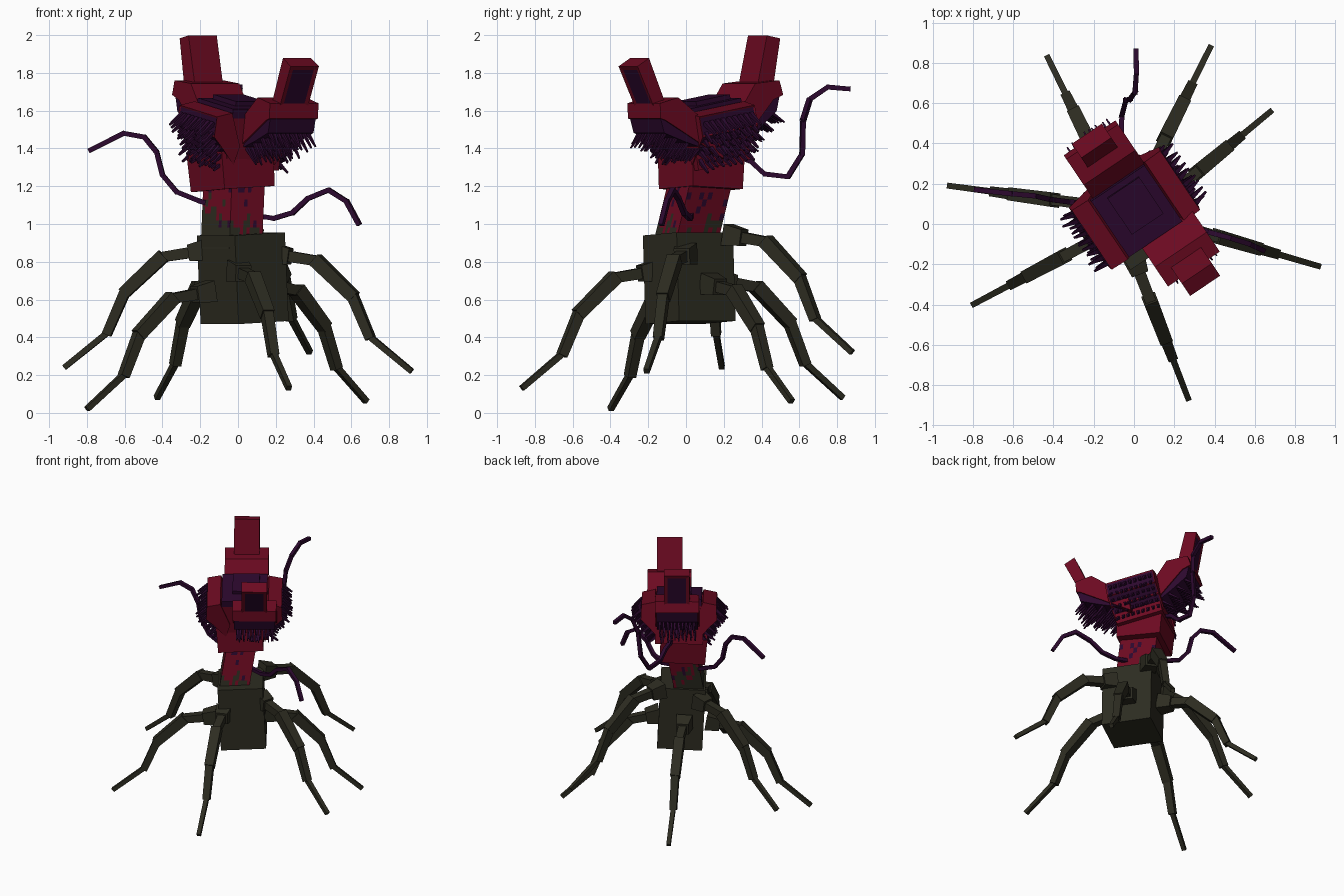
import bpy, bmesh, math, random
from mathutils import Vector, Matrix

if "Cube" in bpy.data.objects:
    bpy.data.objects.remove(bpy.data.objects["Cube"])

random.seed(4)
YAW = math.radians(34)


def material(name, rgb):
    m = bpy.data.materials.new(name)
    m.diffuse_color = (*rgb, 1)
    m.use_nodes = True
    m.node_tree.nodes["Principled BSDF"].inputs["Base Color"].default_value = m.diffuse_color
    return m


OLIVE = material("dark olive", (0.026, 0.025, 0.015))
RED = material("crimson", (0.150, 0.0030, 0.015))
PURPLE = material("deep purple", (0.025, 0.0025, 0.027))


def finish(bm, name, mats, matrix=None):
    bmesh.ops.recalc_face_normals(bm, faces=bm.faces[:])
    me = bpy.data.meshes.new(name)
    bm.to_mesh(me)
    bm.free()
    ob = bpy.data.objects.new(name, me)
    for m in mats:
        me.materials.append(m)
    if matrix is not None:
        ob.matrix_world = matrix
    bpy.context.collection.objects.link(ob)
    return ob


def add_box(bm, center, size):
    mat = Matrix.Translation(center) @ Matrix.Diagonal((*size, 1))
    return bmesh.ops.create_cube(bm, size=1, matrix=mat)["verts"]


def add_beam(bm, p, q, w, tip=1.0, extend=0.0):
    """Square bar from p to q; tip scales the far end."""
    p, q = Vector(p), Vector(q)
    d = (q - p).normalized()
    p, q = p - d * extend, q + d * extend
    rot = d.to_track_quat('Z', 'Y').to_matrix().to_4x4()
    mat = Matrix.Translation((p + q) / 2) @ rot
    for v in bmesh.ops.create_cube(bm, size=1)["verts"]:
        s = w * (tip if v.co.z > 0 else 1)
        v.co = mat @ Vector((v.co.x * s, v.co.y * s, v.co.z * (q - p).length))


# Abdomen block
bm = bmesh.new()
add_box(bm, (0, 0, 0), (0.32, 0.36, 0.47))
finish(bm, "abdomen", [OLIVE],
       Matrix.Translation((0.025, 0.017, 0.713)) @ Matrix.Rotation(YAW, 4, 'Z')
       @ Matrix.Rotation(math.radians(-3), 4, 'Y'))

# Seven jointed legs: (hip x, hip y, tip x, tip y, tip z)
LEGS = [(-0.18, 0.09, -0.92, 0.19, 0.24), (-0.16, -0.06, -0.80, -0.40, 0.02),
        (-0.11, 0.18, -0.43, 0.83, 0.08), (0.0, -0.17, 0.27, -0.87, 0.13),
        (0.06, 0.235, 0.38, 0.88, 0.32), (0.16, 0.13, 0.68, 0.56, 0.06),
        (0.20, 0.00, 0.92, -0.21, 0.22)]
JOINTS = [(0, 0.62), (0.30, 0.585), (0.565, 0.40), (0.69, 0.185), (1, 0)]
WIDTHS = [0.06, 0.072, 0.055, 0.032]
for hx, hy, tx, ty, tz in LEGS:
    bm = bmesh.new()
    pts = [Vector((hx + (tx - hx) * f, hy + (ty - hy) * f, tz + h)) for f, h in JOINTS]
    for p, q, w in zip(pts, pts[1:], WIDTHS):
        add_beam(bm, p, q, w, 0.9, 0.012 if w > 0.04 else 0)
    out = (pts[1] - pts[0]).normalized()
    add_beam(bm, pts[0] - out * 0.02, pts[0] + out * 0.08, 0.115, 0.75)
    finish(bm, "leg", [OLIVE])

# Leaning neck, olive at the base breaking up into crimson, more so on the left and back
bm = bmesh.new()
add_box(bm, (0, 0, 0.5), (0.21, 0.27, 1))
bmesh.ops.subdivide_edges(bm, edges=bm.edges[:], cuts=9, use_grid_fill=True)
for f in bm.faces:
    c = f.calc_center_median()
    limit = 0.40 - 1.5 * c.x + 0.9 * c.y
    f.material_index = 0 if c.z + random.uniform(-0.24, 0.24) < limit else 1
    if c.z > 0.3 and random.random() < 0.07:
        f.material_index = 2
turn = Matrix.Rotation(YAW, 3, 'Z')
for v in bm.verts:
    h = v.co.z
    flat = turn @ Vector((v.co.x, v.co.y, 0))
    v.co = flat + Vector((-0.035 + 0.015 * h, -0.01 + 0.09 * h, 0.87 + 0.37 * h))
finish(bm, "neck", [OLIVE, RED, PURPLE])

# Collar under the head
bm = bmesh.new()
for v in add_box(bm, (0, 0, 0), (0.32, 0.32, 0.20)):
    if v.co.z > 0:
        v.co.x *= 1.04
        v.co.y *= 1.04
finish(bm, "collar", [RED],
       Matrix.Translation((-0.035, 0.08, 1.285)) @ Matrix.Rotation(YAW, 4, 'Z')
       @ Matrix.Rotation(math.radians(-3), 4, 'X') @ Matrix.Rotation(math.radians(-3), 4, 'Y'))

# Head frame: pitched forward around its middle
HEAD = (Matrix.Translation((0, 0.083, 1.5)) @ Matrix.Rotation(YAW, 4, 'Z')
        @ Matrix.Rotation(math.radians(10), 4, 'X') @ Matrix.Translation((0, 0, -1.5)))


def spin(k, shift=(0, 0, 0)):
    return HEAD @ Matrix.Translation(shift) @ Matrix.Rotation(k * math.pi / 2, 4, 'Z')


def prism(name, profile, width, purple_edges, matrix, border, base=RED):
    """Extrude an (outward, height) profile; listed side faces get purple insets."""
    bm = bmesh.new()
    n = len(profile)
    a = [bm.verts.new((r, -width / 2, h)) for r, h in profile]
    b = [bm.verts.new((r, width / 2, h)) for r, h in profile]
    bm.faces.new(a)
    bm.faces.new(b[::-1])
    sides = [bm.faces.new((a[i], b[i], b[(i + 1) % n], a[(i + 1) % n])) for i in range(n)]
    bmesh.ops.recalc_face_normals(bm, faces=bm.faces[:])
    chosen = [sides[i] for i in purple_edges]
    if chosen:
        bmesh.ops.inset_individual(bm, faces=chosen, thickness=border, depth=-0.004)
    for f in chosen:
        f.material_index = 1
    return finish(bm, name, [base, PURPLE], matrix)


def bristles(name, start, end, width, rows, cols, length, thick, matrix):
    """Rows of spikes over the sloped face running from start to end."""
    bm = bmesh.new()
    for i in range(rows):
        t = i / (rows - 1)
        r = start[0] + (end[0] - start[0]) * t
        h = start[1] + (end[1] - start[1]) * t
        for j in range(cols):
            y = width * ((j + 0.5) / cols - 0.5)
            k = length * random.uniform(0.8, 1.15)
            add_beam(bm, (r, y, h), (r + 0.7 * k, y + random.uniform(-0.012, 0.012),
                                     h - 0.6 * k), thick, 0.4)
    finish(bm, name, [PURPLE], matrix)


# Head core and purple mouth on top
bm = bmesh.new()
add_box(bm, (0, 0, 1.45), (0.34, 0.34, 0.28))
finish(bm, "head_core", [RED], HEAD)
bm = bmesh.new()
add_box(bm, (0, 0, 1.61), (0.32, 0.34, 0.06))
add_box(bm, (0.01, 0.03, 1.645), (0.19, 0.22, 0.04))
finish(bm, "mouth", [PURPLE], HEAD)

# Two tall jaws: crimson slab, purple pad beneath, windowed tip. The back one leans out more.
for k, side, lean, shift in ((-1, "front", 0.0, (0.075, 0, 0.02)),
                             (1, "back", 0.035, (0.01, 0, 0))):
    m = spin(k, shift)
    slab = [(0.04, 1.33), (0.37, 1.595), (0.40 + lean, 1.61), (0.39 + lean, 1.69),
            (0.27, 1.70), (0.04, 1.46)]
    pad = [(0.10, 1.38), (0.27, 1.465), (0.385, 1.53), (0.395 + lean * 0.8, 1.62), (0.34, 1.60)]
    tip = [(0.30, 1.62), (0.375 + lean, 1.62), (0.455 + 1.6 * lean, 1.90),
           (0.375 + 1.6 * lean, 1.93)]
    prism(side + "_jaw", slab, 0.31, [], m, 0)
    prism(side + "_jaw_pad", pad, 0.29, [], m, 0, PURPLE)
    prism(side + "_jaw_tip", tip, 0.18, [1], m, 0.034)
    bristles(side + "_jaw_bristles", (0.17, 1.41), (0.36, 1.53), 0.27, 4, 10, 0.11, 0.018, m)

# Two shorter side flaps with thick bristles
FLAP = [(0.13, 1.34), (0.21, 1.43), (0.27, 1.49), (0.265, 1.60), (0.17, 1.62), (0.10, 1.44)]
for k, side in ((0, "right"), (2, "left")):
    m = spin(k)
    prism(side + "_flap", FLAP, 0.36, [0, 1, 2], m, 0.012)
    bristles(side + "_flap_bristles", (0.15, 1.37), (0.262, 1.56), 0.33, 6, 9, 0.11, 0.024, m)

# Three trailing tentacles
TENTACLES = {
    "left_tentacle": [(-0.12, 0.08, 1.10), (-0.20, 0.10, 1.12), (-0.325, 0.11, 1.17),
                      (-0.40, 0.12, 1.26), (-0.43, 0.125, 1.38), (-0.495, 0.14, 1.46),
                      (-0.605, 0.15, 1.48), (-0.785, 0.17, 1.39)],
    "right_tentacle": [(0.06, 0.03, 1.05), (0.19, 0.02, 1.03), (0.29, -0.01, 1.06),
                       (0.37, -0.04, 1.135), (0.48, -0.07, 1.18), (0.575, -0.10, 1.12),
                       (0.64, -0.13, 1.00)],
    "back_tentacle": [(-0.06, 0.22, 1.38), (-0.065, 0.345, 1.33), (-0.065, 0.415, 1.265),
                      (-0.06, 0.54, 1.25), (-0.04, 0.615, 1.37), (-0.02, 0.62, 1.55),
                      (0.005, 0.655, 1.66), (0.012, 0.75, 1.725), (0.01, 0.865, 1.715)],
}
for name, pts in TENTACLES.items():
    bm = bmesh.new()
    for p, q in zip(pts, pts[1:]):
        add_beam(bm, p, q, 0.026, 0.95, 0.006)
    finish(bm, name, [PURPLE])
